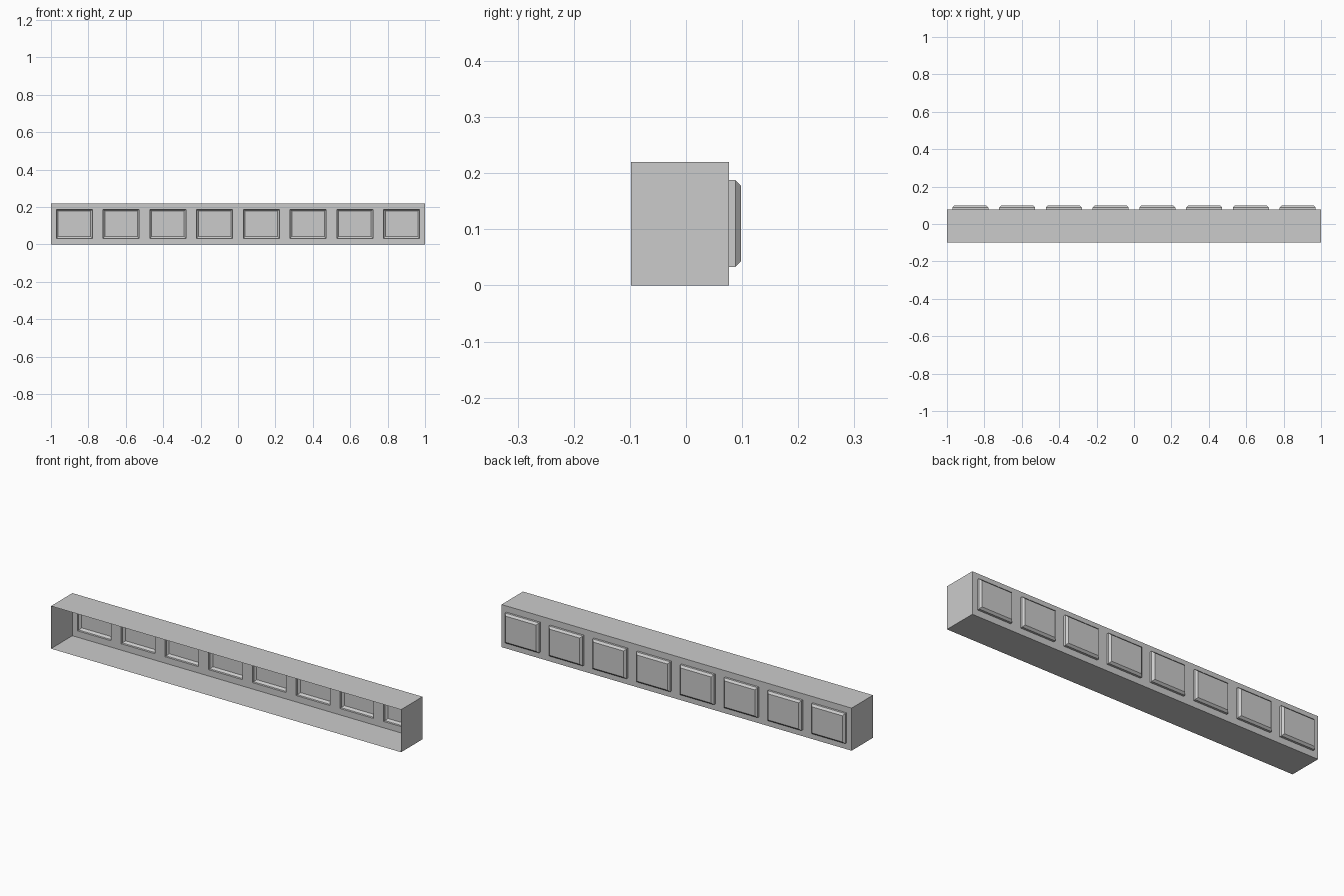
import bpy, bmesh
from mathutils import Vector

if "Cube" in bpy.data.objects:
    bpy.data.objects.remove(bpy.data.objects["Cube"])

COUNT, PITCH, PANEL_W = 8, 0.25, 0.193
Z0, Z1, HEIGHT = 0.033, 0.188, 0.22
Y_FRONT, Y_BACK = -0.098, 0.077
STEP, BEVEL = 0.011, 0.010

bm = bmesh.new()

# Back wall: grid split at the panel borders
xs = [-1.0]
for i in range(COUNT):
    c = -1 + PITCH * (i + 0.5)
    xs += [c - PANEL_W / 2, c + PANEL_W / 2]
xs.append(1.0)
zs = [0.0, Z0, Z1, HEIGHT]
grid = [[bm.verts.new((x, Y_BACK, z)) for z in zs] for x in xs]
panels = []
for i in range(len(xs) - 1):
    for j in range(len(zs) - 1):
        f = bm.faces.new((grid[i][j], grid[i][j + 1], grid[i + 1][j + 1], grid[i + 1][j]))
        if i % 2 == 1 and j == 1:
            panels.append(f)
bm.normal_update()

# Top, bottom and end walls: pull the rim forward, leaving the front open
rim = [e for e in bm.edges if e.is_boundary]
ext = bmesh.ops.extrude_edge_only(bm, edges=rim)
for v in ext["geom"]:
    if isinstance(v, bmesh.types.BMVert):
        v.co.y = Y_FRONT

# Raised hollow panels: straight step, then chamfer
raised = bmesh.ops.extrude_discrete_faces(bm, faces=panels)["faces"]
for f in raised:
    bmesh.ops.translate(bm, verts=f.verts[:], vec=Vector((0, STEP, 0)))
for f in raised:
    top = bmesh.ops.extrude_discrete_faces(bm, faces=[f])["faces"][0]
    mid = top.calc_center_median()
    for v in top.verts:
        v.co.x -= BEVEL if v.co.x > mid.x else -BEVEL
        v.co.z -= BEVEL if v.co.z > mid.z else -BEVEL
        v.co.y += BEVEL

# Outward normals
bmesh.ops.recalc_face_normals(bm, faces=bm.faces[:])
bm.normal_update()
if max(bm.faces, key=lambda f: f.calc_center_median().y).normal.y < 0:
    bmesh.ops.reverse_faces(bm, faces=bm.faces[:])

mesh = bpy.data.meshes.new("panelled_trough")
bm.to_mesh(mesh)
bm.free()
obj = bpy.data.objects.new("panelled_trough", mesh)
bpy.context.collection.objects.link(obj)
